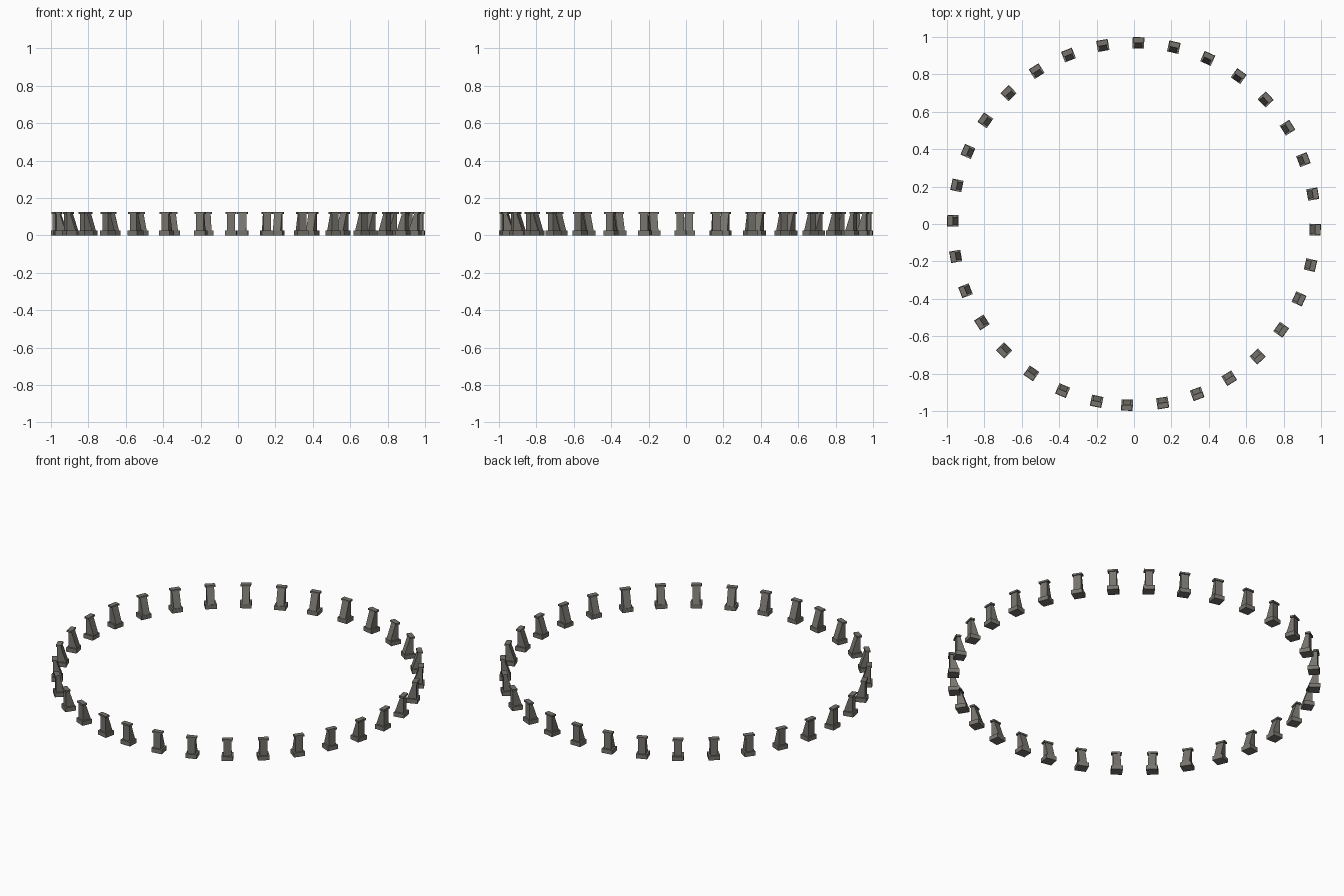
import bpy, bmesh, math
from mathutils import Matrix

if "Cube" in bpy.data.objects:
    bpy.data.objects.remove(bpy.data.objects["Cube"])

stone = bpy.data.materials.new("warm grey stone")
stone.diffuse_color = (0.185, 0.175, 0.155, 1)
stone.use_nodes = True
stone.node_tree.nodes["Principled BSDF"].inputs["Base Color"].default_value = stone.diffuse_color

COUNT = 32
STEP = math.radians(11.3)      # slightly tight spacing leaves one narrower gap
START = math.radians(267.8)
R_OUT = 0.999


def prism(bm, profile, width):
    """Extrude a (radius, height) profile sideways, centred on the radial axis."""
    a = [bm.verts.new((r, -width / 2, z)) for r, z in profile]
    b = [bm.verts.new((r, width / 2, z)) for r, z in profile]
    bm.faces.new(a)
    bm.faces.new(b[::-1])
    n = len(profile)
    for i in range(n):
        j = (i + 1) % n
        bm.faces.new((a[j], a[i], b[i], b[j]))


def block(r0, r1, z0, z1):
    return [(r0, z0), (r1, z0), (r1, z1), (r0, z1)]


# Base slab, buttress shaft sloping on its inner side, thin cap
parts = {
    "base": (block(R_OUT - 0.06, R_OUT, 0, 0.025), 0.062),
    "buttress_shaft": ([(R_OUT - 0.058, 0.025), (R_OUT - 0.008, 0.025),
                        (R_OUT - 0.008, 0.115), (R_OUT - 0.027, 0.115)], 0.042),
    "cap": (block(R_OUT - 0.031, R_OUT - 0.002, 0.115, 0.125), 0.056),
}

for name, (profile, width) in parts.items():
    bm = bmesh.new()
    prism(bm, profile, width)
    bmesh.ops.recalc_face_normals(bm, faces=bm.faces)
    mesh = bpy.data.meshes.new(name)
    bm.to_mesh(mesh)
    bm.free()
    mesh.materials.append(stone)
    # Ring of copies
    for i in range(COUNT):
        ob = bpy.data.objects.new(f"{name}_{i + 1:02d}", mesh)
        ob.matrix_world = Matrix.Rotation(START + i * STEP, 4, 'Z')
        bpy.context.collection.objects.link(ob)
